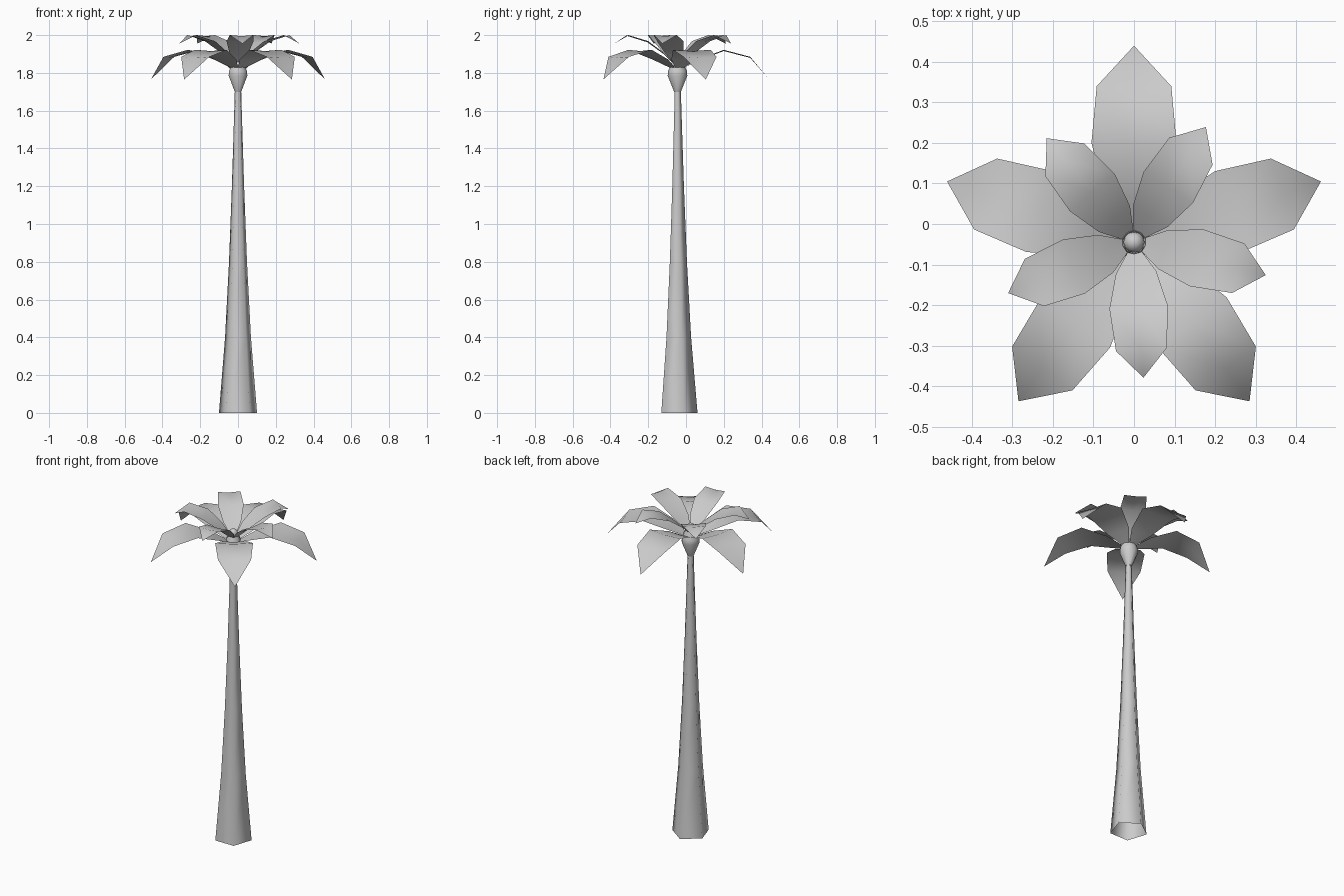
import bpy, bmesh
from math import sin, cos, radians
from mathutils import Matrix

if "Cube" in bpy.data.objects:
    bpy.data.objects.remove(bpy.data.objects["Cube"])

CY = -0.045  # trunk axis offset in y


def finish(bm, name, smooth=True):
    me = bpy.data.meshes.new(name)
    bm.to_mesh(me)
    bm.free()
    for p in me.polygons:
        p.use_smooth = smooth
    ob = bpy.data.objects.new(name, me)
    bpy.context.collection.objects.link(ob)
    ob.location = (0, CY, 0)
    return ob


def lathe(name, profile, sides, start):
    """Stack of polygon rings from (radius, z) pairs."""
    bm = bmesh.new()
    rings = []
    for r, z in profile:
        rings.append([bm.verts.new((r * cos(start + radians(360 * i / sides)),
                                    r * sin(start + radians(360 * i / sides)), z))
                      for i in range(sides)])
    for a, b in zip(rings, rings[1:]):
        for i in range(sides):
            j = (i + 1) % sides
            bm.faces.new((a[i], a[j], b[j], b[i]))
    return finish(bm, name)


def leaf(name, angle, stations, tip, cup):
    """Leaf blade: (distance, half width, z) stations ending in a pointed tip."""
    bm = bmesh.new()
    rows = [[bm.verts.new((r, -w, z)),
             bm.verts.new((r, 0, z - cup * w)),
             bm.verts.new((r, w, z))] for r, w, z in stations]
    for a, b in zip(rows, rows[1:]):
        for k in range(2):
            bm.faces.new((a[k], b[k], b[k + 1], a[k + 1]))
    t = bm.verts.new((tip[0], 0, tip[1]))
    last = rows[-1]
    for k in range(2):
        bm.faces.new((last[k], t, last[k + 1]))
    bm.transform(Matrix.Rotation(radians(angle), 4, 'Z'))
    return finish(bm, name)


# Five-sided tapering trunk
lathe("trunk", [(0.106, 0), (0.072, 0.4), (0.050, 0.8), (0.034, 1.2),
                (0.021, 1.6), (0.018, 1.70)], 5, radians(90))

# Flared collar under the crown
lathe("crown_collar", [(0.018, 1.70), (0.052, 1.785), (0.050, 1.81), (0.028, 1.86)],
      10, radians(90))

# Small bud in the middle of the leaves
bm = bmesh.new()
bmesh.ops.create_uvsphere(bm, u_segments=12, v_segments=8, radius=0.026,
                          matrix=Matrix.Translation((0, 0, 1.87)))
finish(bm, "centre_bud")

# Two tiers of five leaves
outer = [(0.02, 0.015, 1.82), (0.11, 0.07, 1.87), (0.245, 0.105, 1.922),
         (0.385, 0.092, 1.885)]
inner = [(0.02, 0.015, 1.85), (0.075, 0.05, 1.905), (0.16, 0.072, 1.968),
         (0.265, 0.063, 2.0)]
for i in range(5):
    leaf(f"outer_leaf_{i + 1}", 90 + 72 * i, outer, (0.485, 1.765), 0.06)
    leaf(f"inner_leaf_{i + 1}", 58 + 72 * i, inner, (0.335, 1.955), 0.08)
